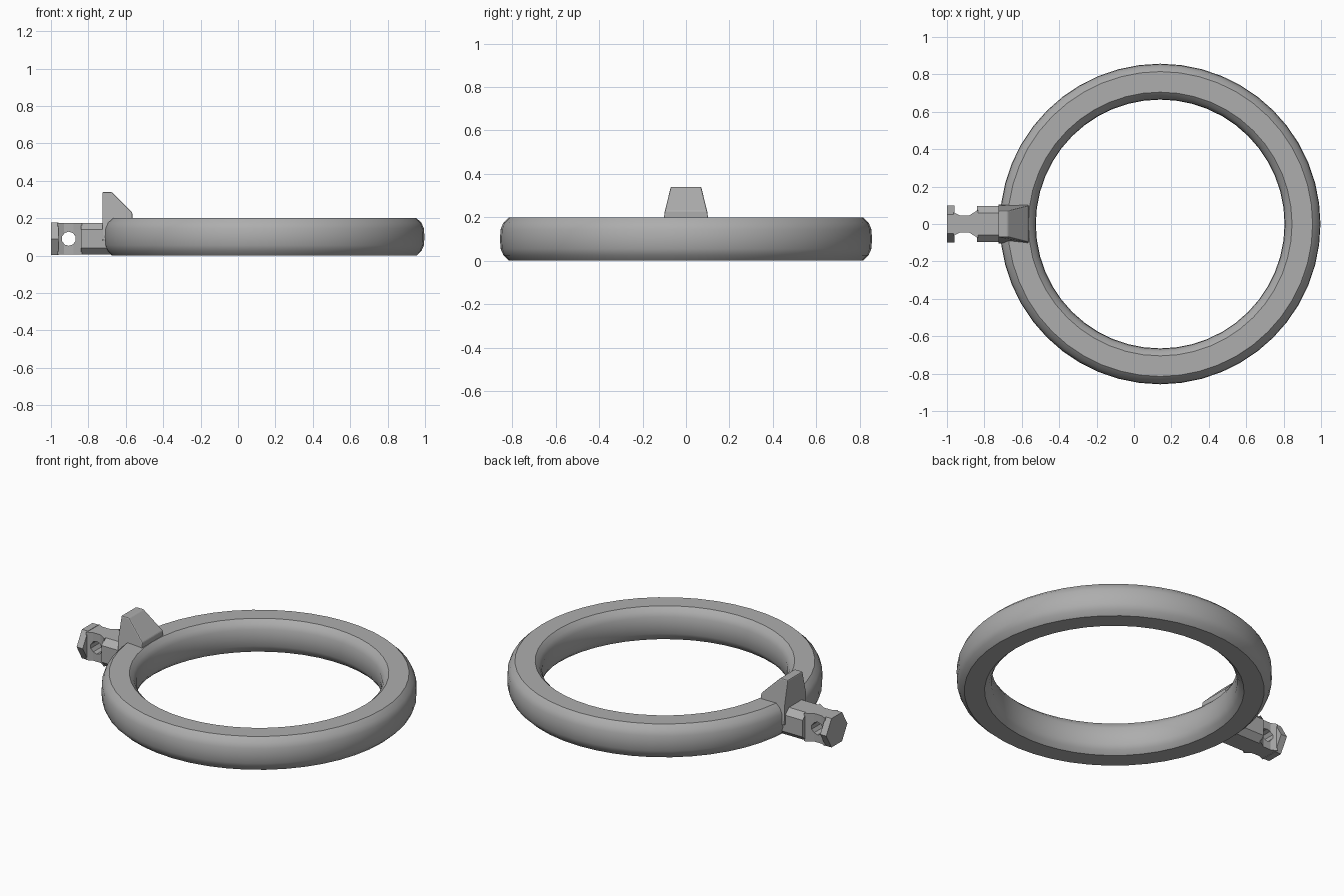
import bpy
import bmesh
from math import cos, sin, tau, radians, pi

if "Cube" in bpy.data.objects:
    bpy.data.objects.remove(bpy.data.objects["Cube"], do_unlink=True)

grey = bpy.data.materials.new("plain_grey")
grey.use_nodes = True
GREY = (0.42, 0.42, 0.42, 1)
grey.diffuse_color = GREY
grey.node_tree.nodes["Principled BSDF"].inputs["Base Color"].default_value = GREY

RING_X, STEM_Z = 0.14, 0.09


def loft(name, loops, closed=False):
    """Skin a list of equal-length loops; cap both ends unless closed."""
    bm = bmesh.new()
    rows = [[bm.verts.new(p) for p in loop] for loop in loops]
    n = len(rows[0])
    pairs = list(zip(rows, rows[1:]))
    if closed:
        pairs.append((rows[-1], rows[0]))
    else:
        bm.faces.new(rows[0])
        bm.faces.new(rows[-1])
    for a, b in pairs:
        for i in range(n):
            j = (i + 1) % n
            bm.faces.new((a[i], a[j], b[j], b[i]))
    bmesh.ops.recalc_face_normals(bm, faces=bm.faces)
    mesh = bpy.data.meshes.new(name)
    bm.to_mesh(mesh)
    bm.free()
    mesh.materials.append(grey)
    obj = bpy.data.objects.new(name, mesh)
    bpy.context.collection.objects.link(obj)
    return obj


def activate(obj):
    bpy.ops.object.select_all(action="DESELECT")
    obj.select_set(True)
    bpy.context.view_layer.objects.active = obj


# Ring: rounded band with flat top and bottom
upper = [(0.857, 0.1), (0.854, 0.145), (0.841, 0.175), (0.815, 0.2),
         (0.705, 0.2), (0.682, 0.178), (0.668, 0.15), (0.665, 0.1)]
section = upper + [(r, 0.2 - z) for r, z in reversed(upper[1:-1])]
SEGMENTS = 48
ring = loft("ring", [[(RING_X + r * cos(tau * i / SEGMENTS), r * sin(tau * i / SEGMENTS), z)
                      for r, z in section] for i in range(SEGMENTS)], closed=True)
activate(ring)
bpy.ops.object.shade_smooth_by_angle(angle=radians(32))

# Thumb tab: sloped wedge, narrower at the top
side = [(-0.725, 0.08), (-0.725, 0.2), (-0.725, 0.34), (-0.675, 0.34),
        (-0.565, 0.23), (-0.565, 0.19), (-0.62, 0.08)]


def tab_half(z):
    return 0.105 - 0.25 * max(0, z - 0.2)


tab = loft("thumb_tab", [[(x, s * tab_half(z), z) for x, z in side] for s in (-1, 1)])
bevel = tab.modifiers.new("soft_edges", "BEVEL")
bevel.width = 0.006
bevel.segments = 2

# Stem block: chamfered bar joining the ring
bar = [(0.06, 0.084), (0.095, 0.05), (0.095, -0.05), (0.06, -0.084),
       (-0.06, -0.084), (-0.095, -0.05), (-0.095, 0.05), (-0.06, 0.084)]
loft("stem_block", [[(x, y, STEM_Z + z) for y, z in bar] for x in (-0.84, -0.66)])

# End flange: hexagonal plate
loft("end_flange", [[(x, 0.1 * cos(tau * i / 6), STEM_Z + 0.1 * sin(tau * i / 6))
                     for i in range(6)] for x in (-1.0, -0.96)])

# Waisted neck between flange and block
waist = [(-0.965, 0.062), (-0.93, 0.046), (-0.88, 0.046), (-0.835, 0.075)]
neck = loft("neck", [[(x, sy * w, STEM_Z + sz * 0.084)
                      for sy, sz in ((1, 1), (-1, 1), (-1, -1), (1, -1))] for x, w in waist])

# Cross hole through the neck
cutter = loft("hole_cutter", [[(-0.905 + 0.038 * cos(tau * i / 10 + pi / 10), y,
                                STEM_Z + 0.038 * sin(tau * i / 10 + pi / 10))
                               for i in range(10)] for y in (-0.2, 0.2)])
cutter.hide_render = True
cut = neck.modifiers.new("cross_hole", "BOOLEAN")
cut.operation = "DIFFERENCE"
cut.object = cutter
cut.solver = "EXACT"
activate(neck)
bpy.ops.object.modifier_apply(modifier=cut.name)
bpy.data.objects.remove(cutter, do_unlink=True)
